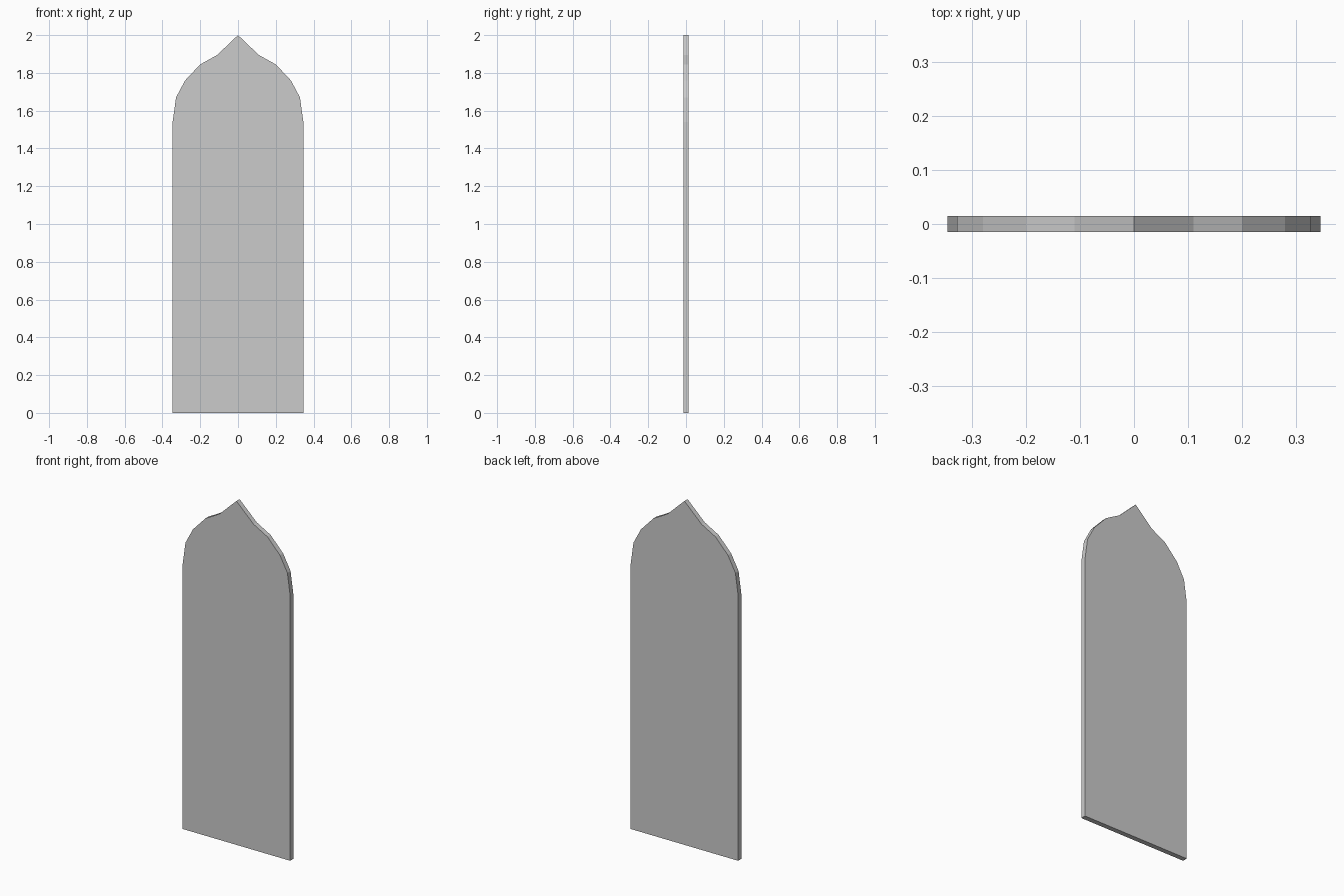
import bpy, bmesh

if "Cube" in bpy.data.objects:
    bpy.data.objects.remove(bpy.data.objects["Cube"])

HALF = 0.0145    # half thickness of the door
CHAMFER = 0.006  # width of the chamfer around each board
DEPTH = 0.003    # depth of the chamfer

# Pointed-arch outline of one half, board seams in order from the centre
TOP = [(0, 2.0), (0.11, 1.895), (0.2, 1.845), (0.28, 1.76), (0.328, 1.67), (0.346, 1.54)]
BOARDS = [TOP[0:2], TOP[1:3], TOP[2:4], TOP[3:6]]


def make_board(name, top, side):
    """One plank: extruded outline with chamfered front and back edges."""
    outline = [(top[0][0], 0)] + top + [(top[-1][0], 0)]
    bm = bmesh.new()
    front = [bm.verts.new((side * x, -HALF, z)) for x, z in outline]
    back = [bm.verts.new((side * x, HALF, z)) for x, z in outline]
    caps = [bm.faces.new(front), bm.faces.new(back[::-1])]
    n = len(outline)
    for i in range(n):
        j = (i + 1) % n
        bm.faces.new((front[i], back[i], back[j], front[j]))
    bmesh.ops.recalc_face_normals(bm, faces=bm.faces)
    # Chamfer: inset each broad face, then push the surrounding rim inwards
    for cap in caps:
        rim = list(cap.verts)
        bmesh.ops.inset_region(bm, faces=[cap], thickness=CHAMFER, use_even_offset=True)
        for v in rim:
            if v not in cap.verts:
                v.co.y *= (HALF - DEPTH) / HALF
    mesh = bpy.data.meshes.new(name)
    bm.to_mesh(mesh)
    bm.free()
    bpy.context.collection.objects.link(bpy.data.objects.new(name, mesh))


# Four boards on each side of the centre seam
for side, label in ((-1, "left"), (1, "right")):
    for k, top in enumerate(BOARDS, 1):
        make_board(f"{label}_door_board_{k}", top, side)
